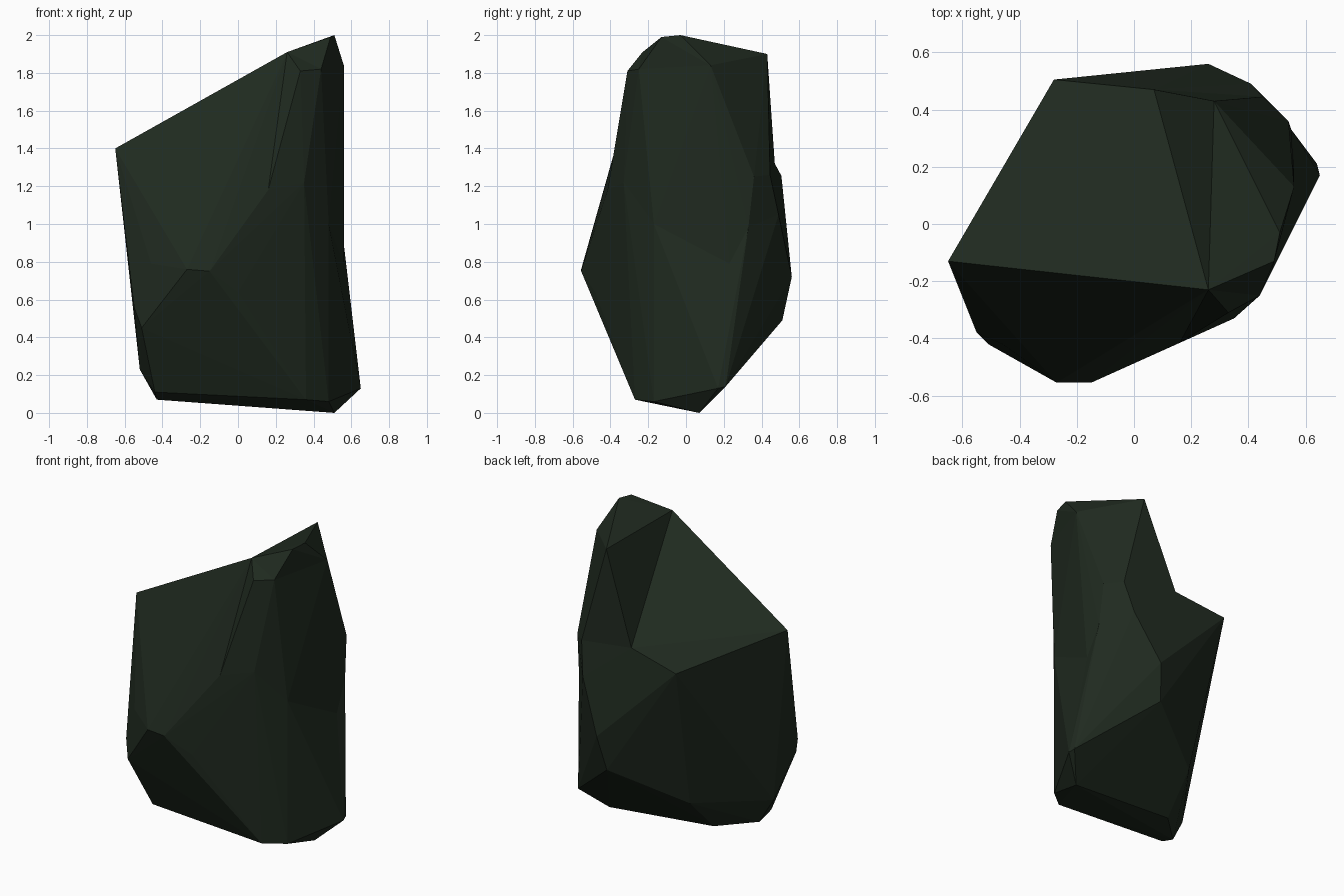
import bpy
import bmesh
from mathutils import Vector

# Remove the default cube
cube = bpy.data.objects.get("Cube")
if cube:
    bpy.data.objects.remove(cube, do_unlink=True)

# Dark mossy stone colour
stone = bpy.data.materials.new("dark_green_stone")
stone.use_nodes = True
stone_colour = (0.014, 0.023, 0.014, 1)
stone.diffuse_color = stone_colour
shader = next(n for n in stone.node_tree.nodes if n.type == "BSDF_PRINCIPLED")
shader.inputs["Base Color"].default_value = stone_colour
shader.inputs["Roughness"].default_value = 0.9

# Underside and the bevel around it
base = [(-.43, -.15, .07), (-.23, .04, .06), (.51, .07, 0), (.48, -.17, .06),
        (.36, -.27, .07), (-.44, -.26, .11), (-.52, -.17, .23),
        (.65, .17, .13), (.64, .21, .14)]

# Corners around the middle
waist = [(-.21, .26, .29), (.22, .51, .49), (.26, .56, .72), (.41, .49, 1.05),
         (.45, .445, 1.26), (.54, .36, 1.25), (.55, .33, .98), (.56, .23, .79),
         (.48, -.17, 1), (.35, -.33, 1.22), (0, -.48, .64),
         (-.51, -.42, .45), (-.55, -.38, .56)]

# Sloping shoulder and bulging front
shoulder = [(-.65, -.13, 1.4), (-.28, .505, 1.255), (.16, -.415, 1.18),
            (-.15, -.555, .75), (-.27, -.555, .76), (-.46, -.42, .79)]

# Tall peak
peak = [(.28, .43, 1.9), (.51, -.03, 2), (.49, -.13, 1.99),
        (.56, .13, 1.84), (.44, -.25, 1.82), (.33, -.31, 1.81)]

# Hollow between shoulder and peak: each corner with its inflating push
saddle = {(.26, -.23, 1.91): (-.07, -.09, .19), (.07, .47, 1.32): (0, -.03, .48)}


def inflated(corner):
    """Swell a corner outwards so that hollows become convex."""
    x, y, z = corner
    swell = 1 + z * (2 - z) / 4
    return Vector((x * swell, y * swell, z)) + Vector(saddle.get(corner, (0, 0, 0)))


# Wrap facets around the inflated corners, then let the corners sink back
bm = bmesh.new()
resting_place = {}
for corner in base + waist + shoulder + peak + list(saddle):
    resting_place[bm.verts.new(inflated(corner))] = corner
bmesh.ops.convex_hull(bm, input=bm.verts)
bmesh.ops.recalc_face_normals(bm, faces=bm.faces)
bmesh.ops.delete(bm, geom=[v for v in bm.verts if not v.link_faces], context="VERTS")
for vert, corner in resting_place.items():
    if vert.is_valid:
        vert.co = corner

# Flat-faced rock
mesh = bpy.data.meshes.new("rock")
bm.to_mesh(mesh)
bm.free()
mesh.materials.append(stone)
rock = bpy.data.objects.new("rock", mesh)
bpy.context.collection.objects.link(rock)
for face in mesh.polygons:
    face.use_smooth = False
